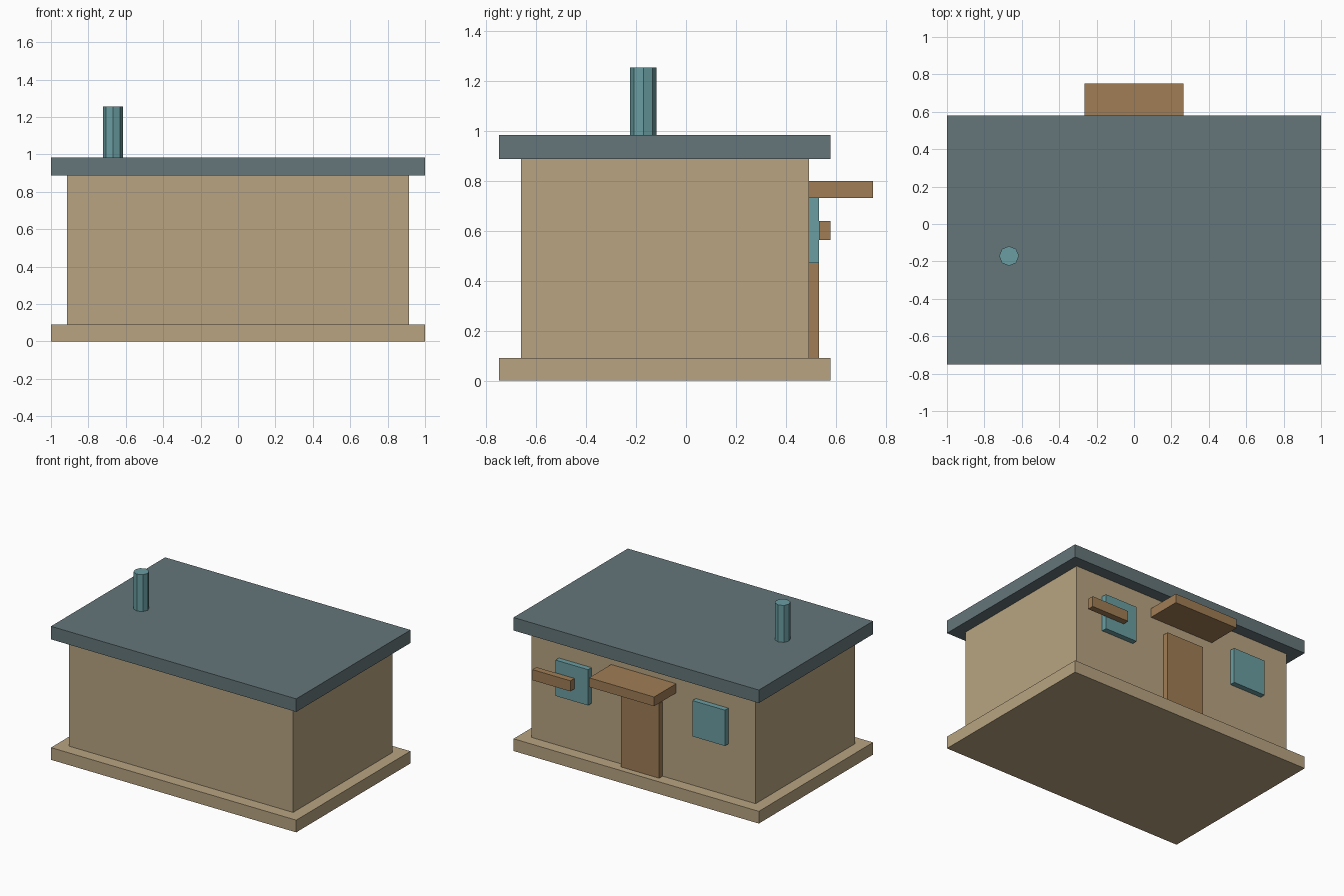
import bpy

if "Cube" in bpy.data.objects:
    bpy.data.objects.remove(bpy.data.objects["Cube"])


def material(name, color):
    m = bpy.data.materials.new(name)
    m.diffuse_color = (*color, 1)
    m.use_nodes = True
    m.node_tree.nodes["Principled BSDF"].inputs["Base Color"].default_value = m.diffuse_color
    return m


TAN = material("tan_plaster", (0.48, 0.37, 0.22))
SLATE = material("slate", (0.13, 0.18, 0.195))
TEAL = material("teal", (0.145, 0.34, 0.36))
WOOD = material("wood", (0.35, 0.205, 0.09))


def box(name, x, y, z, mat):
    """Box given by (min, max) ranges on each axis."""
    ranges = (x, y, z)
    bpy.ops.mesh.primitive_cube_add(size=1, location=[(a + b) / 2 for a, b in ranges])
    ob = bpy.context.object
    ob.name = name
    ob.scale = [b - a for a, b in ranges]
    bpy.ops.object.transform_apply(location=False, rotation=False, scale=True)
    ob.data.materials.append(mat)
    return ob


# Main volume: base slab, walls, flat overhanging roof
box("base_slab", (-1, 1), (-0.75, 0.58), (0, 0.09), TAN)
box("walls", (-0.913, 0.913), (-0.662, 0.493), (0.09, 0.888), TAN)
box("roof", (-1, 1), (-0.75, 0.58), (0.888, 0.984), SLATE)

# Eight-sided chimney pipe
bpy.ops.mesh.primitive_cylinder_add(vertices=8, radius=0.053, depth=0.272,
                                    location=(-0.668, -0.171, 1.12))
chimney = bpy.context.object
chimney.name = "chimney"
chimney.data.materials.append(TEAL)

# Entrance side: door, canopy, two windows and a small side board
WALL_Y, PANEL_Y = 0.493, 0.533
box("door", (-0.155, 0.155), (WALL_Y, PANEL_Y), (0.09, 0.64), WOOD)
box("door_canopy", (-0.265, 0.265), (WALL_Y, 0.75), (0.733, 0.801), WOOD)
for side, cx in (("left", 0.558), ("right", -0.558)):
    box("window_" + side, (cx - 0.133, cx + 0.133), (WALL_Y, PANEL_Y), (0.471, 0.735), TEAL)
box("side_board", (0.537, 0.847), (PANEL_Y, 0.58), (0.563, 0.641), WOOD)
